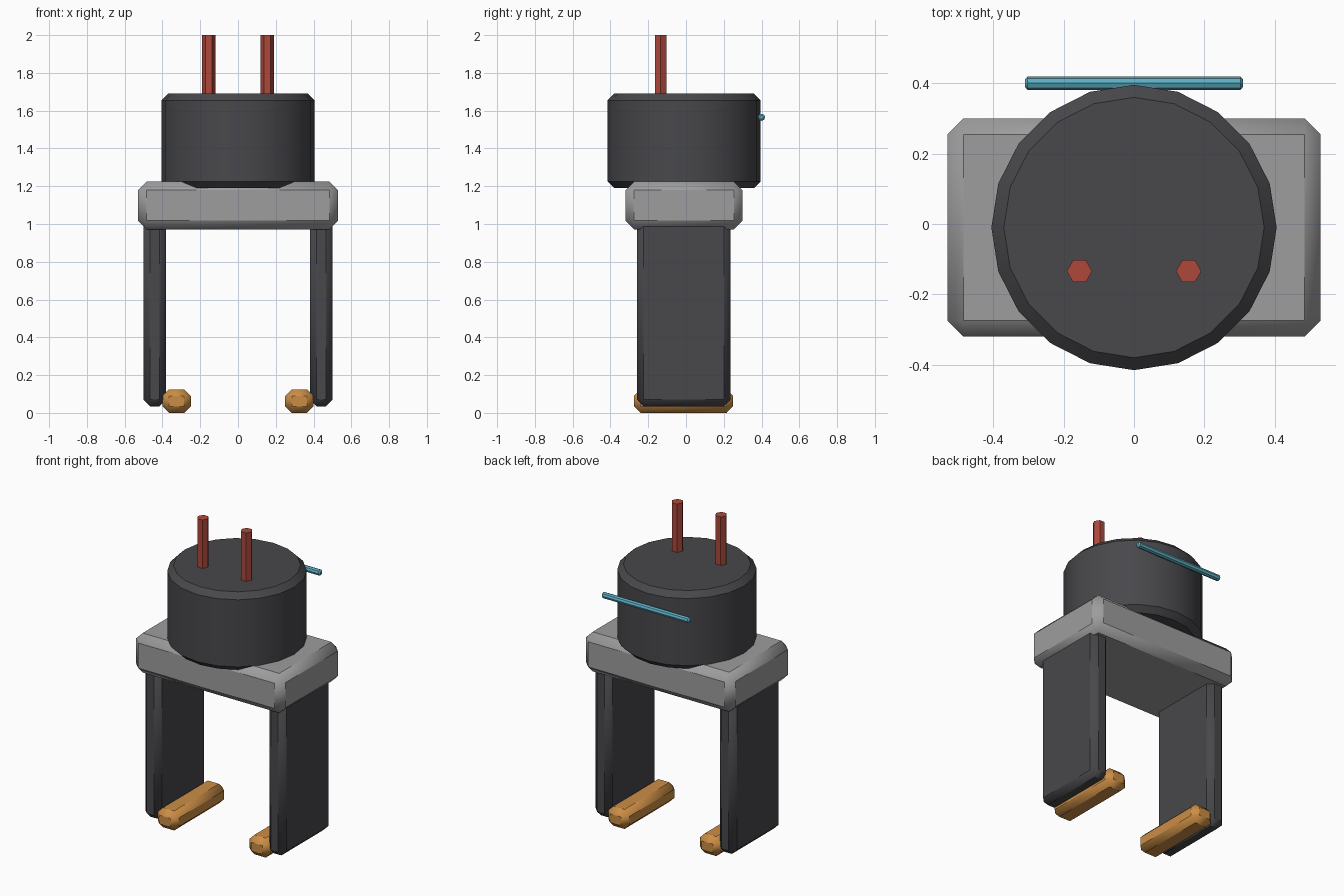
import bpy
from math import radians

if "Cube" in bpy.data.objects:
    bpy.data.objects.remove(bpy.data.objects["Cube"], do_unlink=True)


def material(name, rgb):
    mat = bpy.data.materials.new(name)
    mat.use_nodes = True
    mat.diffuse_color = (*rgb, 1)
    mat.node_tree.nodes["Principled BSDF"].inputs["Base Color"].default_value = (*rgb, 1)
    return mat


charcoal = material("charcoal", (0.065, 0.063, 0.07))
grey = material("grey", (0.34, 0.34, 0.345))
red = material("red", (0.42, 0.065, 0.045))
orange = material("orange", (0.6, 0.27, 0.06))
cyan = material("cyan", (0.11, 0.42, 0.54))


def finish(name, mat, bevel=0.0, smooth=40, limit=50):
    """Name, colour, chamfer and shade the active object."""
    obj = bpy.context.object
    obj.name = obj.data.name = name
    obj.data.materials.append(mat)
    bpy.ops.object.transform_apply(location=False, rotation=True, scale=True)
    if bevel:
        mod = obj.modifiers.new("chamfer", "BEVEL")
        mod.width = bevel
        mod.segments = 1
        mod.limit_method = "ANGLE"
        mod.angle_limit = radians(limit)
        bpy.ops.object.modifier_apply(modifier=mod.name)
    bpy.ops.object.shade_smooth_by_angle(angle=radians(smooth))
    return obj


def box(name, mat, low, high, bevel):
    centre = [(a + b) / 2 for a, b in zip(low, high)]
    bpy.ops.mesh.primitive_cube_add(size=1, location=centre)
    bpy.context.object.scale = [b - a for a, b in zip(low, high)]
    return finish(name, mat, bevel)


def cylinder(name, mat, sides, radius, depth, centre, bevel=0.0, turn=(0, 0, 0)):
    bpy.ops.mesh.primitive_cylinder_add(
        vertices=sides, radius=radius, depth=depth, location=centre, rotation=turn)
    return finish(name, mat, bevel)


# Body plate and round drum
box("body_plate", grey, (-0.53, -0.32, 0.972), (0.53, 0.30, 1.225), 0.046)
cylinder("drum", charcoal, 20, 0.405, 0.5, (0, -0.01, 1.44), 0.035)

# Legs, feet and top pins on both sides
for side, s in (("left", 1), ("right", -1)):
    x = sorted((s * 0.38, s * 0.5))
    box(side + "_leg", charcoal, (x[0], -0.26, 0.035), (x[1], 0.235, 1.05), 0.035)
    x = sorted((s * 0.25, s * 0.4))
    box(side + "_foot", orange, (x[0], -0.275, 0), (x[1], 0.25, 0.125), 0.035)
    # Six-sided pin with corners pointing sideways
    cylinder(side + "_pin", red, 6, 0.036, 0.36, (s * 0.155, -0.134, 1.82),
             turn=(0, 0, radians(30)))

# Thin crossbar on the back of the drum
cylinder("back_rod", cyan, 8, 0.019, 0.62, (0, 0.4, 1.565), 0.008,
         (0, radians(90), 0))
